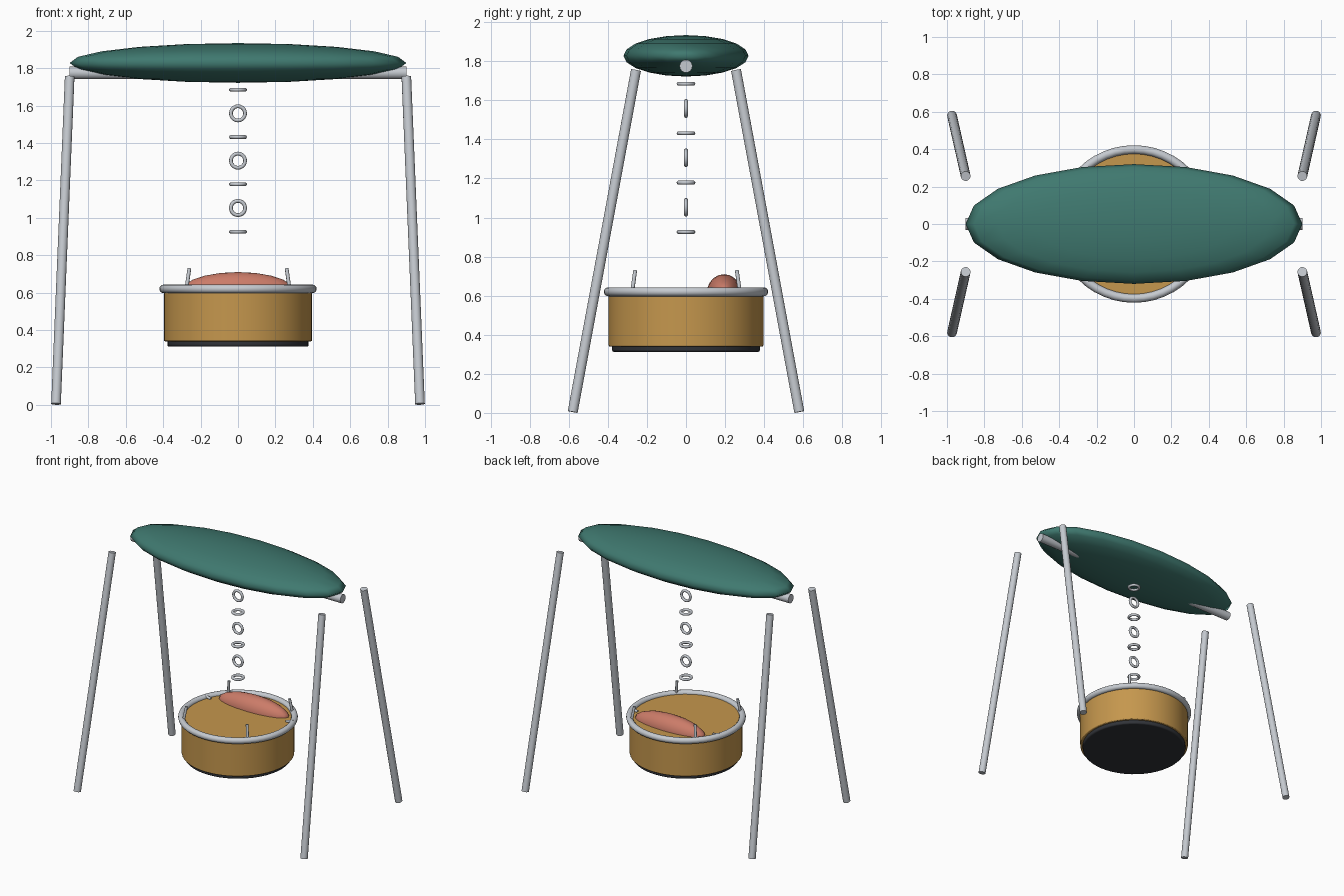
import bpy, math
from mathutils import Vector

if "Cube" in bpy.data.objects:
    bpy.data.objects.remove(bpy.data.objects["Cube"])


def material(name, rgb):
    m = bpy.data.materials.new(name)
    m.diffuse_color = (*rgb, 1)
    m.use_nodes = True
    m.node_tree.nodes["Principled BSDF"].inputs["Base Color"].default_value = m.diffuse_color
    return m


TEAL = material("teal", (0.05, 0.19, 0.16))
TAN = material("tan", (0.56, 0.31, 0.075))
DARK = material("dark", (0.03, 0.033, 0.04))
PINK = material("pink", (0.60, 0.20, 0.14))
STEEL = material("steel", (0.56, 0.59, 0.63))


def finish(name, mat, angle=40):
    ob = bpy.context.object
    ob.name = name
    ob.data.materials.append(mat)
    bpy.ops.object.shade_smooth_by_angle(angle=math.radians(angle))
    return ob


def rod(name, a, b, r, sides=16, mat=STEEL, bevel=0):
    a, b = Vector(a), Vector(b)
    d = b - a
    bpy.ops.mesh.primitive_cylinder_add(
        vertices=sides, radius=r, depth=d.length, location=(a + b) / 2,
        rotation=d.to_track_quat('Z', 'Y').to_euler())
    ob = finish(name, mat)
    if bevel:
        mod = ob.modifiers.new("soft_edge", 'BEVEL')
        mod.width, mod.segments = bevel, 3
        mod.limit_method = 'ANGLE'
        bpy.ops.object.modifier_apply(modifier=mod.name)
        bpy.ops.object.shade_smooth_by_angle(angle=math.radians(40))
    return ob


def ring(name, loc, major, minor, n, m, rot=(0, 0, 0)):
    bpy.ops.mesh.primitive_torus_add(
        location=loc, rotation=rot, major_radius=major, minor_radius=minor,
        major_segments=n, minor_segments=m)
    return finish(name, STEEL, 60)


def ellipsoid(name, loc, size, mat):
    bpy.ops.mesh.primitive_uv_sphere_add(segments=20, ring_count=10, radius=1, location=loc)
    bpy.context.object.scale = size
    bpy.ops.object.transform_apply(location=False, rotation=False, scale=True)
    return finish(name, mat, 180)


# Four splayed legs, and the pins standing on the basket rim
for sx, side in ((-1, "left"), (1, "right")):
    for sy, end in ((-1, "front"), (1, "back")):
        rod(f"{end}_{side}_leg", (sx * 0.973, sy * 0.58, 0.005),
            (sx * 0.9, sy * 0.256, 1.755), 0.026)
        rod(f"{end}_{side}_rim_pin", (sx * 0.277, sy * 0.277, 0.61),
            (sx * 0.26, sy * 0.26, 0.73), 0.01, 10)
    # Small peg lying on the basket top beside the cushion
    rod(f"{side}_peg", (sx * 0.325, 0.13, 0.622), (sx * 0.38, 0.13, 0.635), 0.01, 10)

# Top bar and canopy
rod("crossbar", (-0.9, 0, 1.775), (0.9, 0, 1.775), 0.033)
ellipsoid("canopy", (0, 0, 1.828), (0.9, 0.32, 0.106), TEAL)

# Hanging chain: links alternate flat and upright
for i in range(7):
    rot = (math.pi / 2, 0, 0) if i % 2 else (0, 0, 0)
    ring(f"chain_link_{i + 1}", (0, 0, 1.685 - 0.1265 * i), 0.038, 0.01, 20, 10, rot)

# Round basket seat
rod("basket", (0, 0, 0.34), (0, 0, 0.62), 0.396, 48, TAN, 0.006)
rod("basket_base", (0, 0, 0.312), (0, 0, 0.35), 0.378, 48, DARK, 0.01)
ring("basket_rim", (0, 0, 0.62), 0.398, 0.023, 48, 12)
ellipsoid("cushion", (0, 0.195, 0.61), (0.3, 0.09, 0.1), PINK)
